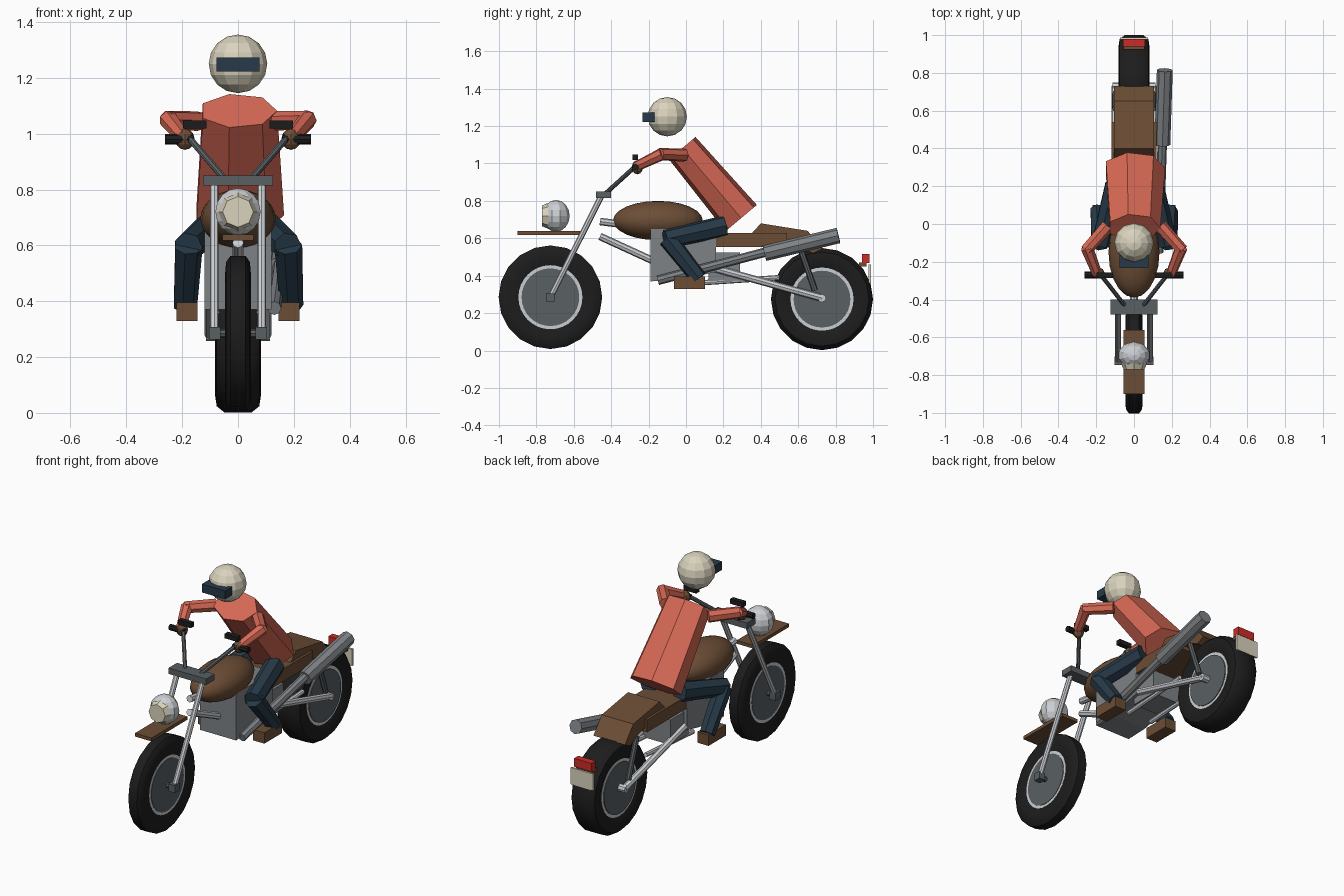
import bpy, bmesh, math
from mathutils import Vector, Matrix

old = bpy.data.objects.get("Cube")
if old:
    bpy.data.objects.remove(old, do_unlink=True)


def material(name, r, g, b):
    m = bpy.data.materials.new(name)
    m.use_nodes = True
    m.diffuse_color = (r, g, b, 1)
    m.node_tree.nodes["Principled BSDF"].inputs["Base Color"].default_value = (r, g, b, 1)
    return m


BLACK = material("black rubber", 0.012, 0.012, 0.012)
CORAL = material("coral jacket", 0.68, 0.14, 0.09)
BROWN = material("brown paint", 0.15, 0.075, 0.036)
NAVY = material("navy cloth", 0.02, 0.042, 0.065)
CREAM = material("cream", 0.70, 0.65, 0.51)
CHROME = material("chrome", 0.60, 0.62, 0.65)
GREY = material("grey metal", 0.21, 0.225, 0.24)
STEEL = material("dark steel", 0.10, 0.115, 0.125)
RED = material("red lamp", 0.60, 0.025, 0.02)


def finish(name, bm, mat, smooth=False):
    bmesh.ops.recalc_face_normals(bm, faces=bm.faces)
    me = bpy.data.meshes.new(name)
    bm.to_mesh(me)
    bm.free()
    me.materials.append(mat)
    ob = bpy.data.objects.new(name, me)
    bpy.context.collection.objects.link(ob)
    if smooth:
        bpy.ops.object.select_all(action='DESELECT')
        ob.select_set(True)
        bpy.context.view_layer.objects.active = ob
        bpy.ops.object.shade_smooth_by_angle(angle=math.radians(40))
    return ob


def lathe(name, mat, start, axis, profile, sides, depth=1.0, closed=False, smooth=False):
    """Turn (radius, height) points about an axis; depth squashes the section."""
    z = Vector(axis).normalized()
    ref = Vector((0, 1, 0)) if abs(z.x) > 0.9 else Vector((1, 0, 0))
    x = (ref - z * ref.dot(z)).normalized()
    y = z.cross(x)
    bm = bmesh.new()
    rings = []
    for r, h in profile:
        angles = [math.tau * i / sides for i in range(sides)]
        rings.append([bm.verts.new(Vector(start) + z * h + x * r * math.cos(a)
                                   + y * r * depth * math.sin(a)) for a in angles])
    pairs = list(zip(rings, rings[1:]))
    if closed:
        pairs.append((rings[-1], rings[0]))
    else:
        bm.faces.new(rings[0])
        bm.faces.new(rings[-1])
    for a, b in pairs:
        for i in range(sides):
            j = (i + 1) % sides
            bm.faces.new((a[i], a[j], b[j], b[i]))
    return finish(name, bm, mat, smooth)


def rod(name, mat, a, b, r, r2=None, sides=8, depth=1.0):
    d = Vector(b) - Vector(a)
    return lathe(name, mat, a, d, [(r, 0), (r if r2 is None else r2, d.length)], sides, depth)


def box(name, mat, center, size, tilt=0):
    bm = bmesh.new()
    bmesh.ops.create_cube(bm, size=1, matrix=Matrix.Translation(center)
                          @ Matrix.Rotation(tilt, 4, 'X') @ Matrix.Diagonal((*size, 1)))
    return finish(name, bm, mat)


def ball(name, mat, center, size, seg, rings, smooth=False):
    bm = bmesh.new()
    bmesh.ops.create_uvsphere(bm, u_segments=seg, v_segments=rings, radius=1,
                              matrix=Matrix.Translation(center) @ Matrix.Diagonal((*size, 1)))
    return finish(name, bm, mat, smooth)


def slab(name, mat, outline, half):
    """Extrude a (y, z) outline across x."""
    bm = bmesh.new()
    face = bm.faces.new([bm.verts.new((-half, y, z)) for y, z in outline])
    new = bmesh.ops.extrude_face_region(bm, geom=[face])["geom"]
    bmesh.ops.translate(bm, vec=(2 * half, 0, 0),
                        verts=[v for v in new if isinstance(v, bmesh.types.BMVert)])
    return finish(name, bm, mat)


# Wheels
def wheel(name, y, z, r, w):
    inner = r * 0.6
    lathe(name + "_tire", BLACK, (0, y, z), (1, 0, 0),
          [(inner, -w * 0.75), (r * 0.78, -w), (r * 0.92, -w * 0.93), (r, -w * 0.6),
           (r, w * 0.6), (r * 0.92, w * 0.93), (r * 0.78, w), (inner, w * 0.75)],
          20, closed=True, smooth=True)
    for s in (-1, 1):
        rod(name + "_rim", CHROME, (s * w * 0.6, y, z), (s * w * 0.8, y, z), inner + 0.005, sides=32)
        rod(name + "_disc", STEEL, (s * w * 0.6, y, z), (s * w * 0.86, y, z), inner - 0.012, sides=32)


wheel("front_wheel", -0.725, 0.285, 0.277, 0.046)
wheel("rear_wheel", 0.727, 0.275, 0.273, 0.082)
rod("rear_axle", CHROME, (-0.115, 0.727, 0.28), (0.115, 0.727, 0.28), 0.022)
rod("front_axle", STEEL, (-0.08, -0.725, 0.285), (0.08, -0.725, 0.285), 0.015)

# Front end
box("fork_clamp", STEEL, (0, -0.44, 0.833), (0.25, 0.08, 0.036))
box("front_fender", BROWN, (0, -0.73, 0.628), (0.11, 0.34, 0.02))
ball("headlight", CHROME, (0, -0.695, 0.72), (0.085, 0.073, 0.085), 10, 8)
rod("headlight_lens", CREAM, (0, -0.735, 0.72), (0, -0.77, 0.72), 0.07, 0.055)

# Frame, engine and bodywork
rod("frame_backbone", CHROME, (0, -0.46, 0.69), (0, 0.0, 0.63), 0.02)
rod("frame_downtube", CHROME, (0, -0.46, 0.61), (0, -0.1, 0.445), 0.02)
slab("engine", GREY, [(-0.19, 0.65), (-0.19, 0.37), (-0.05, 0.375), (0.16, 0.42), (0.16, 0.65)], 0.12)
box("gearbox", GREY, (0, 0.205, 0.45), (0.2, 0.17, 0.15))
ball("fuel_tank", BROWN, (0, -0.15, 0.695), (0.135, 0.24, 0.105), 20, 12, smooth=True)
box("seat", BROWN, (0, 0.34, 0.59), (0.24, 0.4, 0.075))
slab("rear_fender", BROWN, [(0.35, 0.625), (0.40, 0.68), (0.65, 0.64), (0.73, 0.545),
                            (0.68, 0.52), (0.6, 0.56), (0.45, 0.6)], 0.105)
box("tail_bracket", BROWN, (0, 0.945, 0.46), (0.11, 0.04, 0.02))
box("tail_light", RED, (0, 0.96, 0.492), (0.115, 0.04, 0.05))
box("rear_plate", CREAM, (0, 0.982, 0.41), (0.15, 0.012, 0.1))

# Exhaust on one side only
rod("exhaust_pipe", GREY, (0.13, -0.15, 0.375), (0.15, 0.44, 0.53), 0.025)
rod("muffler", GREY, (0.15, 0.42, 0.52), (0.163, 0.815, 0.615), 0.042)

# Paired parts of machine and rider
for side, s in (("left", 1), ("right", -1)):
    def p(x, y, z):
        return (s * x, y, z)

    rod(side + "_fork", CHROME, p(0.085, -0.725, 0.285), p(0.085, -0.45, 0.83), 0.016)
    box(side + "_axle_block", STEEL, p(0.083, -0.725, 0.285), (0.042, 0.045, 0.045))
    rod(side + "_handlebar", STEEL, p(0.05, -0.43, 0.84), p(0.175, -0.27, 0.985), 0.012)
    rod(side + "_grip", BLACK, p(0.16, -0.27, 0.98), p(0.262, -0.27, 0.98), 0.018)
    box(side + "_switch", BLACK, p(0.155, -0.272, 1.033), (0.085, 0.03, 0.028))
    rod(side + "_swingarm", CHROME, p(0.1, 0.15, 0.44), p(0.1, 0.73, 0.28), 0.02)
    rod(side + "_lower_rail", CHROME, p(0.08, 0.05, 0.36), p(0.08, 0.5, 0.39), 0.014)
    rod(side + "_shock", STEEL, p(0.1, 0.61, 0.55), p(0.1, 0.69, 0.32), 0.016)

    rod(side + "_thigh", NAVY, p(0.10, 0.205, 0.665), p(0.178, -0.11, 0.595), 0.058, 0.052, sides=7)
    rod(side + "_shin", NAVY, p(0.178, -0.1, 0.6), p(0.19, 0.07, 0.385), 0.052, 0.044, sides=7)
    box(side + "_boot", BROWN, p(0.183, 0.018, 0.362), (0.075, 0.165, 0.065))
    rod(side + "_upper_arm", CORAL, p(0.14, -0.01, 1.045), p(0.255, -0.14, 1.05), 0.036, 0.033, sides=7)
    rod(side + "_forearm", CORAL, p(0.25, -0.125, 1.052), p(0.195, -0.265, 0.985), 0.034, 0.027, sides=7)
    ball(side + "_hand", BROWN, p(0.19, -0.26, 0.98), (0.035, 0.03, 0.038), 8, 6)

# Rider body and helmet
rod("torso", CORAL, (0, 0.295, 0.708), (0, -0.02, 1.082), 0.165, 0.14, sides=7, depth=0.68)
ball("helmet", CREAM, (0, -0.10, 1.25), (0.105, 0.105, 0.105), 12, 8)
box("visor", NAVY, (0, -0.2, 1.248), (0.155, 0.065, 0.05))
